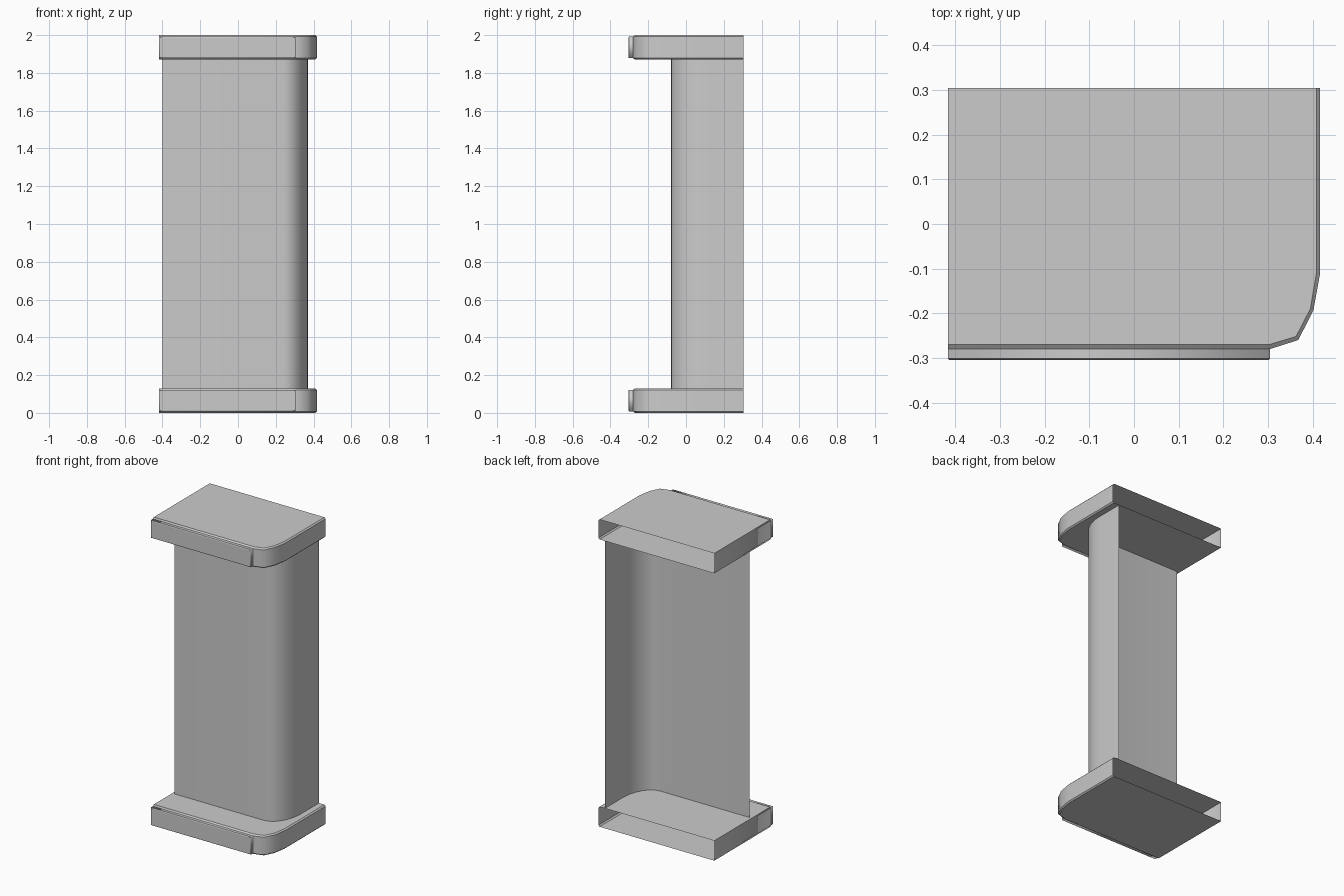
import bpy, bmesh, math

if "Cube" in bpy.data.objects:
    bpy.data.objects.remove(bpy.data.objects["Cube"])


def loft(name, rings, closed=False, cap_start=False, cap_end=False):
    """Skin a list of point rings; edges along a ring stay sharp."""
    bm = bmesh.new()
    rows = [[bm.verts.new(p) for p in ring] for ring in rings]
    n = len(rows[0])
    for a, b in zip(rows, rows[1:]):
        for i in range(n if closed else n - 1):
            j = (i + 1) % n
            bm.faces.new((a[i], a[j], b[j], b[i]))
    if cap_start:
        bm.faces.new(rows[0][::-1])
    if cap_end:
        bm.faces.new(rows[-1])
    for f in bm.faces:
        f.smooth = True
    for row in rows:
        for i in range(n):
            e = bm.edges.get((row[i], row[(i + 1) % n]))
            if e:
                e.smooth = False
    for e in bm.edges:
        if len(e.link_faces) == 2 and e.calc_face_angle() > math.radians(60):
            e.smooth = False
    mesh = bpy.data.meshes.new(name)
    bm.to_mesh(mesh)
    bm.free()
    obj = bpy.data.objects.new(name, mesh)
    bpy.context.collection.objects.link(obj)
    return obj


H, B = 0.13, 0.008  # slab height and edge bevel

# Slab outlines, left-back round to right-back (the back stays open)
outer = [(-.417, .305), (-.417, -.28), (.305, -.28), (.368, -.26),
         (.402, -.193), (.417, -.11), (.417, .305)]
inner = [(-.417, .305), (-.417, -.27), (.303, -.27), (.363, -.252),
         (.395, -.19), (.409, -.108), (.409, .305)]


def at(outline, z):
    return [(x, y, z) for x, y in outline]


def panel_ring(y, z0, inset):
    x0, x1 = -.417 + inset, .305 - inset
    lo, hi = z0 + B + inset, z0 + H - B - inset
    return [(x0, y, lo), (x1, y, lo), (x1, y, hi), (x0, y, hi)]


for part, z in (("base", 0), ("top", 2 - H)):
    # Hollow slab with bevelled rims
    loft(part + "_slab", [at(inner, z), at(outer, z + B),
                          at(outer, z + H - B), at(inner, z + H)],
         cap_start=True, cap_end=True)
    # Raised front strip
    loft(part + "_front_strip", [panel_ring(-.28, z, 0), panel_ring(-.301, z, 0),
                                 panel_ring(-.305, z, .004)],
         closed=True, cap_end=True)

# Column sheet: flat front, rounded corner, short right side
column = [(-.40, -.08)]
for i in range(9):
    a = math.pi / 2 * i / 8
    column.append((.24 + .13 * math.sin(a), .12 - .20 * math.cos(a)))
column.append((.37, .305))
loft("column", [at(column, H), at(column, 2 - H)])
